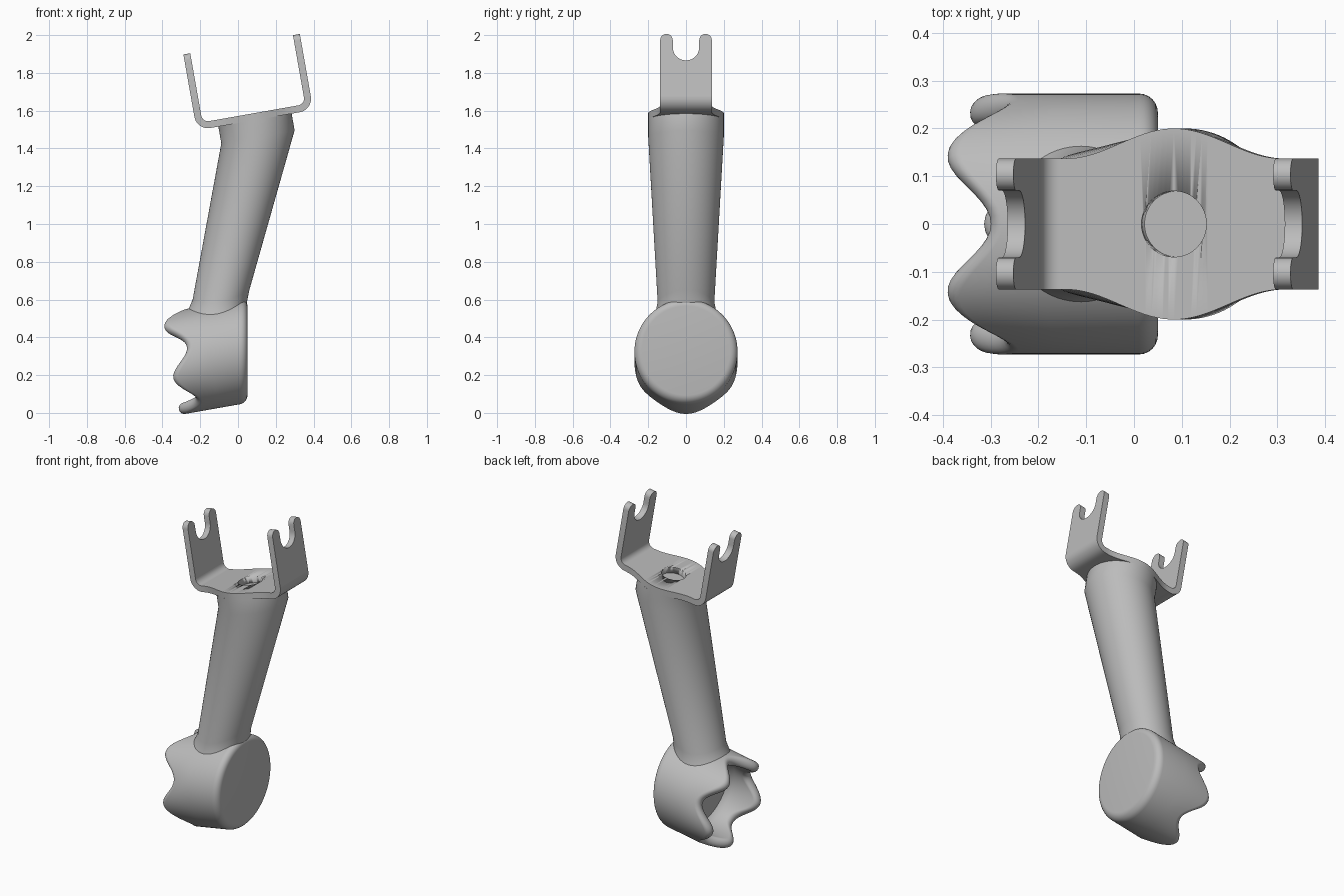
import bpy, bmesh
from math import sin, cos, tan, pi, radians, sqrt
from mathutils import Vector, Matrix

if "Cube" in bpy.data.objects:
    bpy.data.objects.remove(bpy.data.objects["Cube"])

TILT = radians(10)
SEGMENTS = 100
ANGLES = [2 * pi * i / SEGMENTS for i in range(SEGMENTS)]

grey = bpy.data.materials.new("plain_grey")
grey.use_nodes = True
grey.diffuse_color = (0.5, 0.5, 0.5, 1)
grey.node_tree.nodes["Principled BSDF"].inputs["Base Color"].default_value = (0.5, 0.5, 0.5, 1)


def finish(name, bm, matrix=None):
    """Turn a bmesh into a smooth-shaded grey object."""
    if matrix:
        bm.transform(matrix)
    bmesh.ops.recalc_face_normals(bm, faces=bm.faces)
    mesh = bpy.data.meshes.new(name)
    bm.to_mesh(mesh)
    bm.free()
    obj = bpy.data.objects.new(name, mesh)
    bpy.context.collection.objects.link(obj)
    mesh.materials.append(grey)
    bpy.ops.object.select_all(action='DESELECT')
    obj.select_set(True)
    bpy.context.view_layer.objects.active = obj
    bpy.ops.object.shade_smooth_by_angle(angle=radians(35))
    return obj


def loft(rings):
    """Skin closed rings of points and cap both ends."""
    bm = bmesh.new()
    loops = [[bm.verts.new(p) for p in ring] for ring in rings]
    for a, b in zip(loops, loops[1:]):
        for i in range(len(a)):
            j = (i + 1) % len(a)
            bm.faces.new((a[i], a[j], b[j], b[i]))
    bm.faces.new(loops[0])
    bm.faces.new(loops[-1])
    return bm


def arc(cx, cy, r, start, end, steps=10):
    return [(cx + r * cos(radians(start + (end - start) * i / steps)),
             cy + r * sin(radians(start + (end - start) * i / steps)))
            for i in range(steps + 1)]


# Crowned joint: round shell with a flat closed end and five rounded teeth
JOINT = Vector((0.05, 0, 0.33))
AXIS = Vector((-cos(TILT), 0, -sin(TILT)))
UP = Vector((-sin(TILT), 0, cos(TILT)))
RADIUS, WALL, FILLET = 0.273, 0.06, 0.04


def joint_ring(radius, depth, end=0.0, wave=0.0):
    ring = []
    for t in ANGLES:
        u = depth - end * radius * sin(t) * tan(TILT) + wave * cos(5 * (t + pi / 2))
        ring.append(JOINT + AXIS * u + Vector((0, radius * cos(t), 0)) + UP * radius * sin(t))
    return ring


rings = [joint_ring(r, u, end=1) for r, u in arc(RADIUS - FILLET, FILLET, FILLET, -90, 0, 6)]
rings.append(joint_ring(RADIUS, 0.2))
rings += [joint_ring(r, u, wave=0.05) for r, u in arc(RADIUS - WALL / 2, 0.332, WALL / 2, 0, 180)]
rings.append(joint_ring(RADIUS - WALL, 0.23))
rings.append(joint_ring(RADIUS - WALL - 0.02, 0.2))
finish("crowned_joint", loft(rings))

# Bracket frame, shared by the collar at the top of the leg
BRACKET = Matrix.Translation((0.09, 0, 1.55)) @ Matrix.Rotation(-TILT, 4, 'Y')


def saddle_ring(radius, flare):
    """Leg foot that follows the round joint."""
    ring = []
    for t in ANGLES:
        y = 0.15 * flare * sin(t)
        x = -0.095 + 0.145 * cos(t) * (flare if cos(t) < 0 else 1)
        z = 0.33 + sqrt(radius ** 2 - y ** 2) + (x - 0.05) * tan(TILT)
        ring.append(Vector((x + (z - 0.6) * 0.2, y, z)))
    return ring


# Leg: tapered tube ending in a straight collar
collar = [[BRACKET @ Vector((0.197 * cos(t), 0.2 * sin(t), h)) for t in ANGLES]
          for h in (-0.09, 0)]
finish("leg", loft([saddle_ring(0.245, 1.16), saddle_ring(0.28, 1.07),
                    saddle_ring(0.32, 1.0)] + collar))

# Bracket base: bent strip that swells around the centre hole
HALF, THICK, BEND, HEIGHT, WIDTH = 0.313, 0.037, 0.073, 0.408, 0.137


def swell(x):
    return WIDTH + (0.0315 * (1 + cos(pi * x / 0.23)) if abs(x) < 0.23 else 0)


mid = HALF - BEND
outer = arc(-mid, BEND, BEND, 180, 270)
inner = arc(-mid, BEND, BEND - THICK, 180, 270)
for i in range(1, 40):
    x = -mid + 2 * mid * i / 40
    outer.append((x, 0))
    inner.append((x, THICK))
outer += arc(mid, BEND, BEND, 270, 360)
inner += arc(mid, BEND, BEND - THICK, 270, 360)
strip = []
for (xo, zo), (xi, zi) in zip(outer, inner):
    w = swell(xo)
    strip.append([(xo, -w, zo), (xo, w, zo), (xi, w, zi), (xi, -w, zi)])
base = finish("bracket_base", loft(strip), BRACKET)

# Centre hole
bm = bmesh.new()
bmesh.ops.create_cone(bm, cap_ends=True, segments=48, radius1=0.069, radius2=0.069, depth=0.3)
cutter = finish("hole_cutter", bm, BRACKET)
cutter.hide_render = True
cut = base.modifiers.new("hole", 'BOOLEAN')
cut.operation, cut.object, cut.solver = 'DIFFERENCE', cutter, 'EXACT'
bpy.context.view_layer.objects.active = base
bpy.ops.object.modifier_apply(modifier=cut.name)
bpy.data.objects.remove(cutter)

# Forked arms: slotted plates with rounded prongs
SLOT = 0.07
prong = (WIDTH - SLOT) / 2
outline = [(-WIDTH, BEND), (WIDTH, BEND)]
outline += arc(WIDTH - prong, HEIGHT - prong, prong, 0, 180)
outline += arc(0, HEIGHT - 0.142 + SLOT, SLOT, 0, -180, 20)
outline += arc(prong - WIDTH, HEIGHT - prong, prong, 0, 180)
for side, name in ((-1, "right_fork_arm"), (1, "left_fork_arm")):
    plate = [[(side * x, y, z) for y, z in outline] for x in (HALF, HALF - THICK)]
    finish(name, loft(plate), BRACKET)
